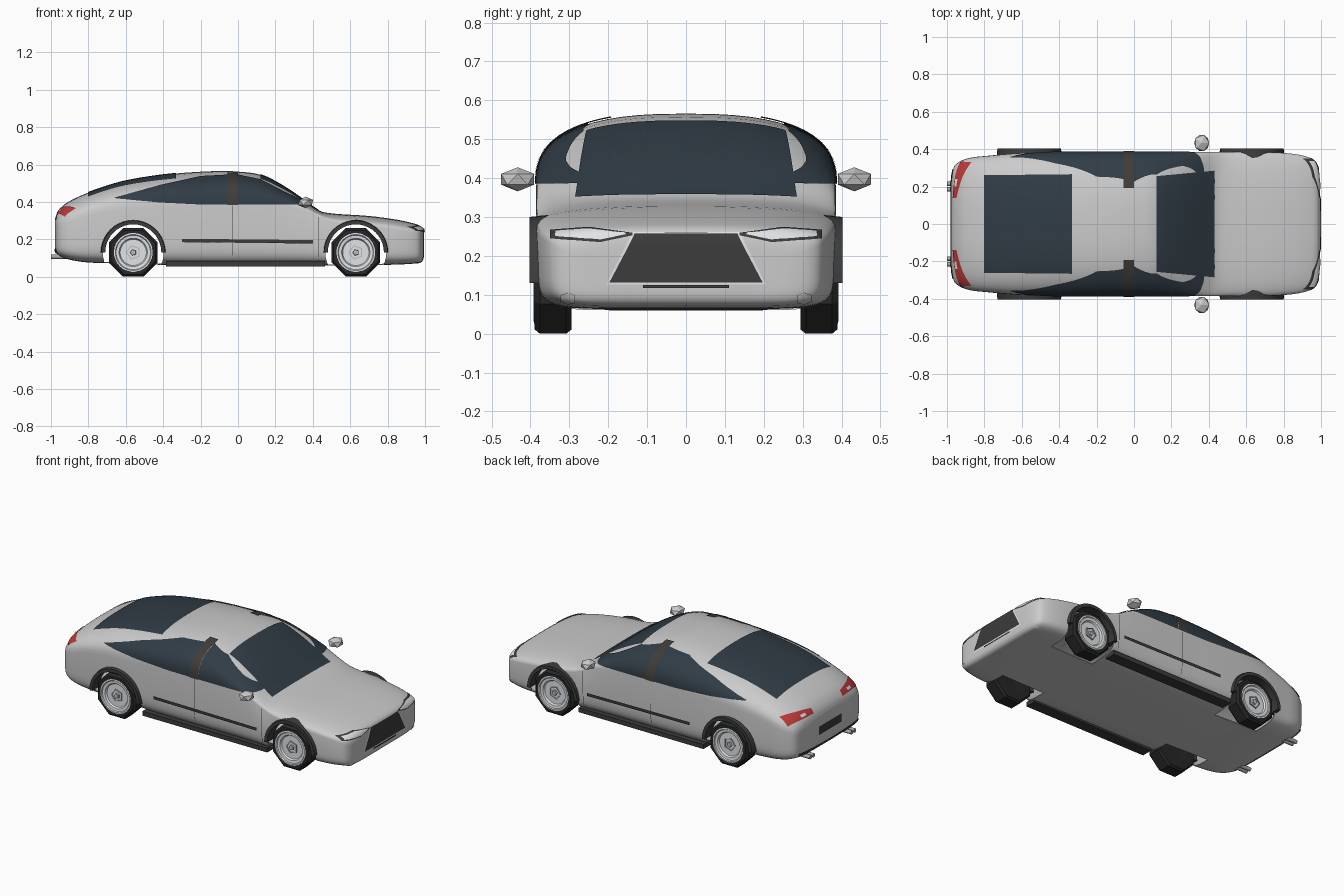
import bpy, bmesh, math
from mathutils import Vector, Matrix
from mathutils.bvhtree import BVHTree

if "Cube" in bpy.data.objects:
    bpy.data.objects.remove(bpy.data.objects["Cube"])

GLASS, DARK, TYRE = (.03, .045, .06), (.045, .045, .045), (.02, .02, .02)
RED, CHROME, BROWN = (.5, .04, .04), (.75, .78, .8), (.05, .045, .04)
WHEEL_X, WHEEL_Z = (-.56, .63), .13
mats = {}


def make(name, bm, color=None, mirror=False, smooth=35):
    me = bpy.data.meshes.new(name)
    bm.to_mesh(me)
    bm.free()
    ob = bpy.data.objects.new(name, me)
    bpy.context.collection.objects.link(ob)
    if color:
        if color not in mats:
            mats[color] = bpy.data.materials.new("paint_%d" % len(mats))
            mats[color].diffuse_color = (*color, 1)
        me.materials.append(mats[color])
    if smooth:
        bpy.ops.object.select_all(action='DESELECT')
        ob.select_set(True)
        bpy.context.view_layer.objects.active = ob
        bpy.ops.object.shade_smooth_by_angle(angle=math.radians(smooth))
    if mirror:
        ob.modifiers.new("mirror", 'MIRROR').use_axis = (False, True, False)
    return ob


def skin(bm, rings, closed=True):
    n = len(rings[0])
    for a, b in zip(rings, rings[1:]):
        for i in range(n if closed else n - 1):
            j = (i + 1) % n
            bm.faces.new((a[i], a[j], b[j], b[i]))


def lathe(name, profile, sides, center, color, smooth=35):
    """Revolve (radius, y) points about a wheel axle."""
    bm = bmesh.new()
    rings = []
    for r, y in profile:
        ang = [(k + .5) * math.tau / sides for k in range(sides)]
        rings.append([bm.verts.new((center[0] + r * math.cos(a), y, center[1] + r * math.sin(a))) for a in ang])
    skin(bm, rings)
    bmesh.ops.remove_doubles(bm, verts=bm.verts, dist=1e-5)
    bmesh.ops.recalc_face_normals(bm, faces=bm.faces)
    return make(name, bm, color, True, smooth)


def box(name, lo, hi, color, mirror=False):
    lo, hi = Vector(lo), Vector(hi)
    bm = bmesh.new()
    bmesh.ops.create_cube(bm, size=1, matrix=Matrix.Translation((lo + hi) / 2) @ Matrix.Diagonal((*(hi - lo), 1)))
    return make(name, bm, color, mirror, 0)


# Body stations: x, half width, shoulder z, bottom z, top z
stations = [Vector(s) for s in (
    (-.978, .22, .25, .15, .31), (-.965, .30, .26, .12, .345), (-.93, .335, .28, .10, .385),
    (-.87, .355, .30, .085, .42), (-.78, .365, .33, .075, .457), (-.6, .38, .36, .07, .512),
    (-.35, .385, .375, .062, .55), (-.12, .385, .38, .06, .565), (.0, .385, .38, .06, .562),
    (.12, .385, .38, .06, .545), (.24, .385, .375, .06, .485), (.34, .385, .36, .06, .418),
    (.43, .385, .325, .06, .355), (.52, .385, .29, .06, .337), (.7, .385, .27, .062, .325),
    (.85, .375, .25, .065, .305), (.94, .355, .235, .07, .285), (.975, .33, .22, .075, .272),
    (.99, .28, .2, .09, .256), (.994, .2, .19, .11, .235))]


def section(s):
    x, w, zs, zb, zt = s
    pts = []
    for k in range(56):
        a = k * math.tau / 56
        c, d = math.cos(a), math.sin(a)
        e, h = (2 / 2.6, zt - zs) if d > 0 else (2 / 8, zs - zb)
        pts.append((x, math.copysign(abs(c) ** e, c) * w, zs + math.copysign(abs(d) ** e, d) * h))
    return pts


# Lofted body shell
bm = bmesh.new()
rings = []
last = len(stations) - 1
for i in range(last):
    p0, p1, p2, p3 = (stations[min(max(i + k, 0), last)] for k in (-1, 0, 1, 2))
    for t in ((0, .25, .5, .75) if i < last - 1 else (0, .25, .5, .75, 1)):
        s = (p1 * 2 + (p2 - p0) * t + (p0 * 2 - p1 * 5 + p2 * 4 - p3) * t ** 2
             + (p1 * 3 - p0 - p2 * 3 + p3) * t ** 3) * .5
        rings.append([bm.verts.new(p) for p in section(s)])
skin(bm, rings)
bm.faces.new(rings[0])
bm.faces.new(rings[-1])
bmesh.ops.recalc_face_normals(bm, faces=bm.faces)
tree = BVHTree.FromBMesh(bm)
body = make("body_shell", bm, smooth=40)

# Wheel openings cut through the hollow shell
bm = bmesh.new()
for x in WHEEL_X:
    for side in (-1, 1):
        m = Matrix.Translation((x, side * .36, WHEEL_Z)) @ Matrix.Rotation(math.pi / 2, 4, 'X')
        bmesh.ops.create_cone(bm, cap_ends=True, segments=40, radius1=.163, radius2=.163, depth=.3, matrix=m)
cutter = make("wheel_opening_cutter", bm, smooth=0)
cutter.hide_render = True
cutter.hide_set(True)
sol = body.modifiers.new("shell", 'SOLIDIFY')
sol.thickness, sol.offset = .006, -1
cut = body.modifiers.new("openings", 'BOOLEAN')
cut.operation, cut.object, cut.solver = 'DIFFERENCE', cutter, 'EXACT'


def patch(name, low, high, d, color, mirror=True, lift=.004, nu=8, nv=10):
    """Panel between two edge lines, projected along d onto the body."""
    d = Vector(d).normalized()

    def dense(line):
        line = [Vector(p) for p in line]
        return [a.lerp(b, k / nu) for a, b in zip(line, line[1:]) for k in range(nu)] + [line[-1]]
    bm = bmesh.new()
    rows = []
    A, B = dense(low), dense(high)
    for j in range(nv + 1):
        row = []
        for a, b in zip(A, B):
            p = a.lerp(b, j / nv)
            hit, nor, _, _ = tree.ray_cast(p - d * 2, d)
            if hit is None:
                hit, nor, _, _ = tree.find_nearest(p)
            row.append(bm.verts.new(hit + nor * lift))
        rows.append(row)
    skin(bm, rows, False)
    bm.normal_update()
    if sum(f.normal.dot(d) for f in bm.faces) > 0:
        bmesh.ops.reverse_faces(bm, faces=bm.faces)
    return make(name, bm, color, mirror, 60)


def xz(*p):
    return [(x, 0, z) for x, z in p]


def yz(*p):
    return [(0, y, z) for y, z in p]


SIDE, FRONT, BACK, DOWN = (0, -1, 0), (-1, 0, 0), (1, 0, 0), (0, 0, -1)

# Glass
patch("windscreen", [(.43, -.285, 0), (.43, .285, 0)], [(.12, -.255, 0), (.12, .255, 0)], DOWN, GLASS, False, nu=20)
patch("rear_window", [(-.8, -.26, 0), (-.8, .26, 0)], [(-.33, -.265, 0), (-.33, .265, 0)], DOWN, GLASS, False, nu=20)
patch("front_side_window", xz((0, .385), (.12, .385), (.25, .385), (.37, .383)),
      xz((0, .543), (.12, .518), (.25, .45), (.38, .39)), SIDE, GLASS)
patch("rear_side_window", xz((-.05, .385), (-.2, .386), (-.42, .397), (-.66, .418)),
      xz((-.05, .543), (-.2, .535), (-.42, .487), (-.66, .421)), SIDE, GLASS)
patch("door_pillar", [(-.055, .385, .383), (0, .385, .383)], [(-.055, .2, .56), (0, .2, .56)],
      (0, -1, -1), BROWN, lift=.006)

# Side trim, sills and door seams
patch("side_moulding", xz((-.3, .185), (.4, .178)), xz((-.3, .203), (.4, .196)), SIDE, DARK, lift=.008)
box("sill", (-.385, .31, .056), (.465, .38, .083), DARK, True)
for x in (-.03, .43):
    top = .38 if x < 0 else .32
    patch("door_seam", xz((x, .09), (x + .003, .09)), xz((x, top), (x + .003, top)), SIDE, DARK, lift=.001, nu=1)

# Nose: grille, lamps, lower slot
patch("grille_frame", yz((-.205, .126), (.205, .126)), yz((-.138, .26), (.138, .26)), FRONT, CHROME, False, .003, 16)
patch("grille", yz((-.197, .132), (.197, .132)), yz((-.132, .255), (.132, .255)), FRONT, DARK, False, .006, 16)
patch("lower_slot", yz((-.11, .117), (.11, .117)), yz((-.11, .125), (.11, .125)), FRONT, DARK, False, .006)
patch("headlamp_surround", yz((.138, .252), (.22, .235), (.348, .243)),
      yz((.138, .258), (.25, .272), (.348, .265)), FRONT, DARK, lift=.003)
patch("headlamp", yz((.155, .253), (.22, .241), (.335, .247)),
      yz((.155, .257), (.25, .267), (.335, .261)), FRONT, CHROME, lift=.006)
patch("fog_lamp", yz((.285, .082), (.303, .078), (.321, .085)),
      yz((.285, .1), (.303, .106), (.321, .1)), FRONT, (.55, .55, .55), lift=.004, nu=3, nv=4)

# Tail: lamps, plate recess, lower trim, exhausts
TILT = (1, 0, -1)
patch("tail_lamp", [(-.962, .14, .335), (-.955, .24, .335), (-.93, .33, .325)],
      [(-.94, .14, .36), (-.92, .25, .378), (-.875, .33, .372)], TILT, RED)
patch("reverse_lamp", [(-.951, .2, .342), (-.949, .24, .343)],
      [(-.942, .2, .356), (-.94, .24, .358)], TILT, CHROME, lift=.007)
patch("plate_panel", yz((-.11, .2), (.11, .2)), yz((-.11, .25), (.11, .25)), BACK, DARK, False, .005)
patch("rear_lower_trim", yz((-.29, .128), (0, .122), (.29, .128)),
      yz((-.29, .15), (0, .14), (.29, .15)), BACK, DARK, False, .006)
bm = bmesh.new()
for y in (.185, .215):
    bmesh.ops.create_cone(bm, cap_ends=True, segments=12, radius1=.012, radius2=.012, depth=.1,
                          matrix=Matrix.Translation((-.95, y, .107)) @ Matrix.Rotation(math.pi / 2, 4, 'Y'))
make("exhaust_pipes", bm, (.4, .4, .4), True)

# Door mirrors
bm = bmesh.new()
bmesh.ops.create_icosphere(bm, subdivisions=1, radius=1, matrix=Matrix.Translation((.362, .433, .397))
                           @ Matrix.Diagonal((.045, .05, .031, 1)))
make("door_mirror", bm, None, True, 0)

# Wheels and arch flares
for end, x in zip(("rear", "front"), WHEEL_X):
    c = (x, WHEEL_Z)
    lathe(end + "_tyre", [(0, .3), (.08, .295), (.13, .295), (.1407, .308), (.1407, .376), (.128, .39),
                          (.105, .39), (.1, .37)], 8, c, TYRE, 0)
    lathe(end + "_rim", [(0, .374), (.07, .374), (.076, .384), (.092, .386), (.096, .392), (.104, .391),
                         (.106, .375)], 28, c, CHROME)
    lathe(end + "_hub_ring", [(.04, .372), (.04, .38), (.034, .38), (.034, .372)], 5, c, (.5, .5, .5), 0)
    lathe(end + "_hub", [(.018, .372), (.016, .383), (0, .383)], 5, c, (.5, .5, .5), 0)
    bm = bmesh.new()
    rings = []
    for k in range(21):
        a = math.pi * k / 20
        rings.append([bm.verts.new((x + r * math.cos(a), y, WHEEL_Z + r * math.sin(a)))
                      for r, y in ((.15, .33), (.15, .403), (.17, .403), (.178, .33))])
    skin(bm, rings)
    bm.faces.new(rings[0])
    bm.faces.new(rings[-1])
    bmesh.ops.recalc_face_normals(bm, faces=bm.faces)
    make(end + "_arch_flare", bm, DARK, True)

for m in bpy.data.materials:
    if m.users and not m.is_grease_pencil:
        m.use_nodes = True
        m.node_tree.nodes["Principled BSDF"].inputs["Base Color"].default_value = m.diffuse_color
